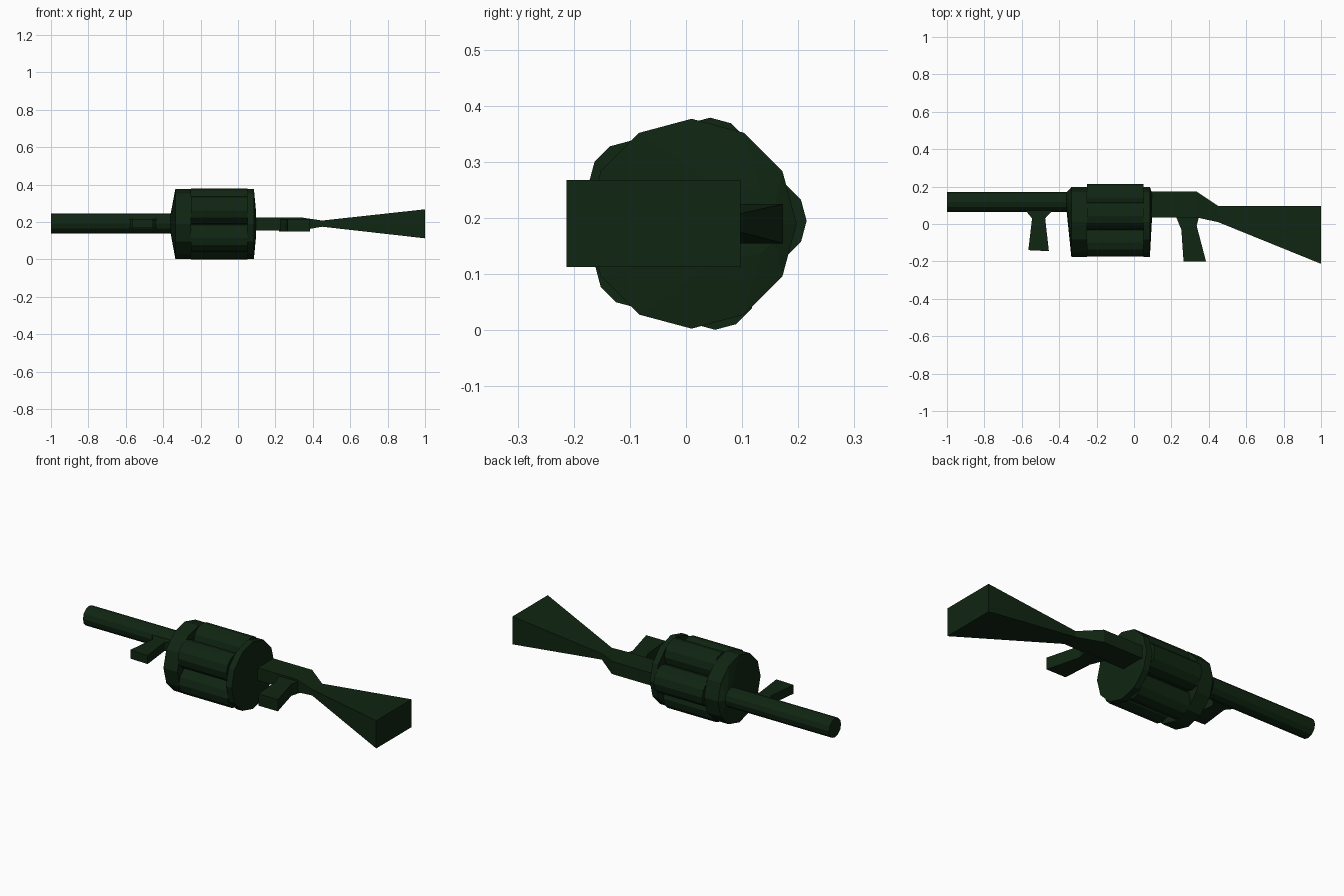
import bpy, bmesh
from math import cos, sin, pi

cube = bpy.data.objects.get("Cube")
if cube:
    bpy.data.objects.remove(cube, do_unlink=True)

green = bpy.data.materials.new("dark_green")
green.use_nodes = True
colour = (0.005, 0.019, 0.006, 1)
green.diffuse_color = colour
bsdf = next(n for n in green.node_tree.nodes if n.type == 'BSDF_PRINCIPLED')
bsdf.inputs["Base Color"].default_value = colour
bsdf.inputs["Roughness"].default_value = 0.8


def loft(name, sections):
    """Skin a closed solid through matching rings of points."""
    bm = bmesh.new()
    rings = [[bm.verts.new(p) for p in s] for s in sections]
    for a, b in zip(rings, rings[1:]):
        for i in range(len(a)):
            j = (i + 1) % len(a)
            bm.faces.new((a[i], a[j], b[j], b[i]))
    bm.faces.new(rings[0])
    bm.faces.new(rings[-1])
    bmesh.ops.recalc_face_normals(bm, faces=bm.faces)
    mesh = bpy.data.meshes.new(name)
    bm.to_mesh(mesh)
    bm.free()
    mesh.materials.append(green)
    obj = bpy.data.objects.new(name, mesh)
    bpy.context.collection.objects.link(obj)
    return obj


def ring(x, y, z, r, sides=12):
    return [(x, y + r * cos(2 * pi * i / sides), z + r * sin(2 * pi * i / sides))
            for i in range(sides)]


def rect(x, y0, y1, z0, z1):
    return [(x, y0, z0), (x, y1, z0), (x, y1, z1), (x, y0, z1)]


def slab(name, outline, z0, z1):
    return loft(name, [[(x, y, z) for x, y in outline] for z in (z0, z1)])


AXIS = (0.01, 0.19)      # drum axis in y, z
BORE = (0.118, 0.192)    # barrel axis in y, z

# Barrel
loft("barrel", [ring(-1, *BORE, 0.053), ring(-0.34, *BORE, 0.053)])

# Drum: tapered end plates, core and five chambers
loft("drum_front_plate", [ring(-0.36, *BORE, 0.053), ring(-0.335, *AXIS, 0.187),
                          ring(-0.25, *AXIS, 0.187)])
loft("drum_rear_plate", [ring(0.05, *AXIS, 0.187), ring(0.085, *AXIS, 0.187),
                         ring(0.097, 0.105, 0.19, 0.06)])
loft("drum_core", [ring(-0.26, *AXIS, 0.115), ring(0.06, *AXIS, 0.115)])
chambers = [(0.14, 0.195), (0.043, 0.304), (-0.098, 0.263), (-0.087, 0.115), (0.052, 0.076)]
for n, (y, z) in enumerate(chambers):
    loft(f"chamber_{n + 1}", [ring(-0.25, y, z, 0.075), ring(0.05, y, z, 0.075)])

# Receiver narrowing to the wrist, then the flared stock
loft("receiver_and_stock", [rect(0.085, 0.035, 0.173, 0.155, 0.225),
                            rect(0.335, 0.035, 0.173, 0.155, 0.225),
                            rect(0.45, 0.01, 0.097, 0.175, 0.208),
                            rect(1, -0.213, 0.097, 0.113, 0.268)])

# Grips
slab("rear_grip", [(0.22, 0.05), (0.35, 0.05), (0.335, -0.01), (0.385, -0.2),
                   (0.265, -0.2), (0.253, -0.03)], 0.15, 0.215)
slab("front_grip", [(-0.58, 0.072), (-0.545, 0.03), (-0.565, -0.14),
                    (-0.455, -0.145), (-0.475, 0.03), (-0.435, 0.072)], 0.167, 0.215)
